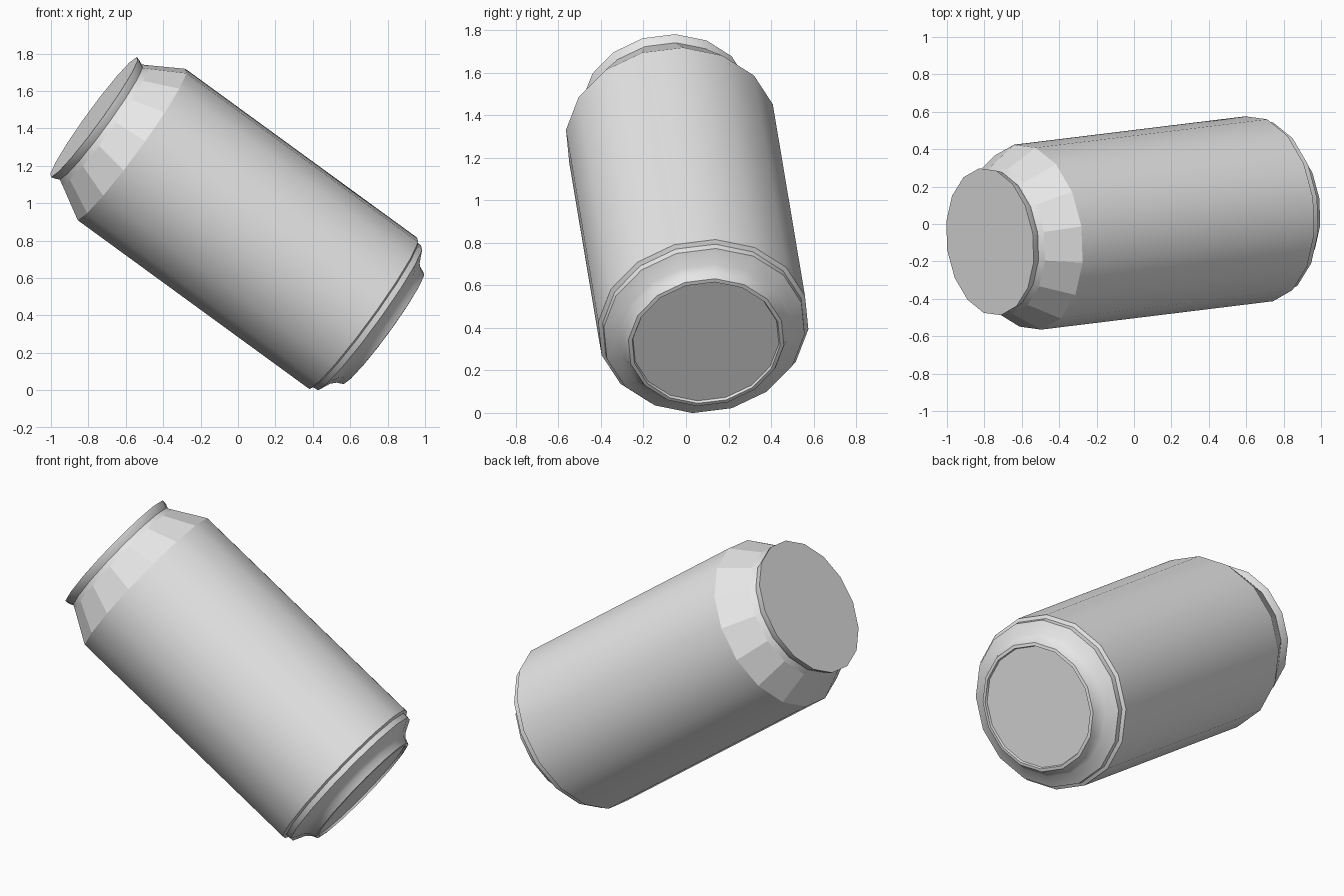
import bpy, bmesh, math
from mathutils import Vector, Matrix

if "Cube" in bpy.data.objects:
    bpy.data.objects.remove(bpy.data.objects["Cube"])

SIDES = 16
TOP = Vector((-0.77, -0.095, 1.46))                 # centre of the lid rim
D = Vector((0.804, 0.0985, -0.586)).normalized()    # direction from lid to base

# tilted frame: P points up across the can, H points sideways
P = (Vector((0, 0, 1)) - D * D.z).normalized()
H = P.cross(D).normalized()
if H.y < 0:
    H = -H
PHASE = math.radians(2.5)

metal = bpy.data.materials.new("grey_metal")
metal.diffuse_color = (0.8, 0.8, 0.8, 1)
metal.use_nodes = True
metal.node_tree.nodes["Principled BSDF"].inputs["Base Color"].default_value = metal.diffuse_color


def ring(bm, t, r):
    """One ring of vertices at distance t along the can."""
    out = []
    for i in range(SIDES):
        a = PHASE + 2 * math.pi * i / SIDES
        out.append(bm.verts.new(TOP + D * t + (P * math.cos(a) + H * math.sin(a)) * r))
    return out


def lathe(name, profile, flat_rows=(), cap=False):
    """Spin a (distance, radius) profile; optionally fill its last ring."""
    bm = bmesh.new()
    rings = [ring(bm, t, r) for t, r in profile]
    for k in range(len(rings) - 1):
        for i in range(SIDES):
            j = (i + 1) % SIDES
            bm.faces.new((rings[k][i], rings[k][j], rings[k + 1][j], rings[k + 1][i]))
    if cap:
        bm.faces.new(rings[-1])
    bmesh.ops.recalc_face_normals(bm, faces=bm.faces)
    # outward-facing check against the can's middle
    mid = TOP + D * 0.96
    if sum((f.calc_center_median() - mid).dot(f.normal) * f.calc_area() for f in bm.faces) < 0:
        bmesh.ops.reverse_faces(bm, faces=bm.faces)
    me = bpy.data.meshes.new(name)
    bm.to_mesh(me)
    bm.free()
    me.materials.append(metal)
    ob = bpy.data.objects.new(name, me)
    bpy.context.collection.objects.link(ob)
    bpy.ops.object.select_all(action='DESELECT')
    ob.select_set(True)
    bpy.context.view_layer.objects.active = ob
    bpy.ops.object.shade_smooth_by_angle(angle=math.radians(28))
    for row in flat_rows:
        for i in range(SIDES):
            me.polygons[row * SIDES + i].use_smooth = False
    return ob


# side wall: lid rim, neck, faceted shoulder, straight body, base bead
lathe("can_wall", [(0, 0.397), (0.02, 0.392), (0.045, 0.38), (0.075, 0.397),
                   (0.25, 0.5), (1.79, 0.5), (1.80, 0.48), (1.832, 0.478),
                   (1.865, 0.41), (1.89, 0.385), (1.925, 0.37)], flat_rows=(3,))

# flat lid flush with the rim
lathe("lid", [(0, 0.397)], cap=True)

# base: narrow standing rim and slightly recessed disc
lathe("base", [(1.925, 0.37), (1.928, 0.352), (1.915, 0.347)], cap=True)
